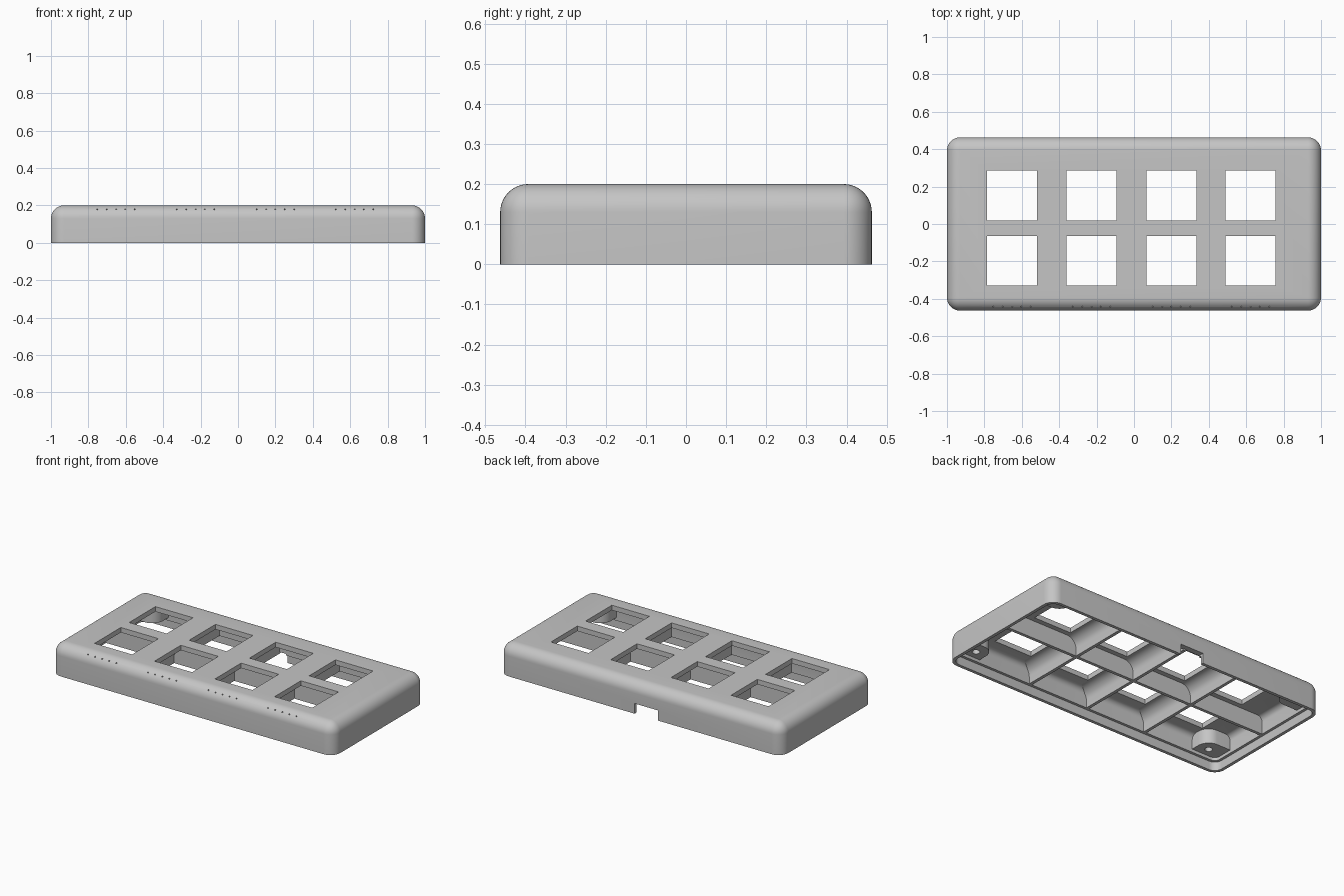
import bpy, bmesh, math
from mathutils import Matrix, Vector

if "Cube" in bpy.data.objects:
    bpy.data.objects.remove(bpy.data.objects["Cube"], do_unlink=True)

GREY = bpy.data.materials.new("case_grey")
GREY.use_nodes = True
GREY.diffuse_color = (0.56, 0.56, 0.56, 1)
GREY.node_tree.nodes["Principled BSDF"].inputs["Base Color"].default_value = GREY.diffuse_color

HALF_X, HALF_Y, HEIGHT, ROUND = 1.0, 0.463, 0.2, 0.07
CEILING, LEDGE = 0.168, 0.055
COLUMNS = [-0.652, -0.227, 0.2, 0.623]
ROWS = [-0.197, 0.153]
MID_Y = -0.022


def make(name, bm):
    bmesh.ops.recalc_face_normals(bm, faces=bm.faces)
    mesh = bpy.data.meshes.new(name)
    bm.to_mesh(mesh)
    bm.free()
    mesh.materials.append(GREY)
    obj = bpy.data.objects.new(name, mesh)
    bpy.context.collection.objects.link(obj)
    return obj


def add_box(bm, low, high):
    low, high = Vector(low), Vector(high)
    m = Matrix.Translation((low + high) / 2) @ Matrix.Diagonal((*(high - low), 1))
    return bmesh.ops.create_cube(bm, size=1, matrix=m)["verts"]


def rounded_box(name, half_x, half_y, bottom, top, radius, round_top=True, segments=10):
    """Box with rounded upright edges and, optionally, a rounded top."""
    bm = bmesh.new()
    add_box(bm, (-half_x, -half_y, bottom), (half_x, half_y, top))
    mid = (bottom + top) / 2
    edges = [e for e in bm.edges
             if abs(e.verts[0].co.z - e.verts[1].co.z) > 1e-4
             or (round_top and e.verts[0].co.z > mid)]
    bmesh.ops.bevel(bm, geom=edges, offset=radius, segments=segments,
                    profile=0.5, affect='EDGES')
    return make(name, bm)


def prism(name, points, direction):
    """Extrude a flat outline along a direction."""
    bm = bmesh.new()
    face = bm.faces.new([bm.verts.new(p) for p in points])
    new = bmesh.ops.extrude_face_region(bm, geom=[face])["geom"]
    bmesh.ops.translate(bm, vec=direction,
                        verts=[v for v in new if isinstance(v, bmesh.types.BMVert)])
    return make(name, bm)


def cut(target, cutter):
    cutter.hide_render = True
    mod = target.modifiers.new("cut", 'BOOLEAN')
    mod.operation, mod.solver, mod.object = 'DIFFERENCE', 'EXACT', cutter
    bpy.context.view_layer.objects.active = target
    bpy.ops.object.modifier_apply(modifier=mod.name)
    bpy.data.objects.remove(cutter, do_unlink=True)


parts = []

# Outer shell, hollowed, with a recess around the rim for a base plate
shell = rounded_box("case_shell", HALF_X, HALF_Y, 0, HEIGHT, ROUND)
cut(shell, rounded_box("cavity", HALF_X - 0.037, HALF_Y - 0.037, -0.1, CEILING, 0.035, segments=6))
cut(shell, rounded_box("rim_recess", HALF_X - 0.02, HALF_Y - 0.02, -0.1, LEDGE, 0.05, False))

# Square openings in two rows of four
bm = bmesh.new()
for x in COLUMNS:
    for y in ROWS:
        add_box(bm, (x - 0.133, y - 0.133, 0.12), (x + 0.133, y + 0.133, 0.3))
cut(shell, make("window_cutter", bm))

# Cable notch in the back wall
bm = bmesh.new()
add_box(bm, (-0.125, HALF_Y - 0.1, -0.1), (0.04, HALF_Y + 0.1, 0.065))
cut(shell, make("notch_cutter", bm))

# Pinholes on the front rounded edge, five per column
bm = bmesh.new()
slope = ROUND * math.sqrt(0.5)
for x in COLUMNS:
    for i in range(-2, 3):
        spot = Vector((x + i * 0.05, -HALF_Y + ROUND - slope, HEIGHT - ROUND + slope))
        bmesh.ops.create_cone(bm, cap_ends=True, segments=8, radius1=0.004, radius2=0.004,
                              depth=0.016, matrix=Matrix.Translation(spot)
                              @ Matrix.Rotation(math.radians(45), 4, 'X'))
cut(shell, make("pinhole_cutter", bm))
parts.append(shell)

# Cross ribs flaring into the ceiling, between neighbouring columns
R, T = 0.066, 0.01
for n in range(3):
    x = (COLUMNS[n] + COLUMNS[n + 1]) / 2
    right = [(T, LEDGE)]
    for i in range(9):
        a = math.radians(90 * i / 8)
        right.append((T + R * (1 - math.cos(a)), CEILING - R + R * math.sin(a)))
    right.append((T + R, CEILING + 0.006))
    outline = right + [(-u, z) for u, z in reversed(right)]
    start = -HALF_Y + 0.03
    parts.append(prism("cross_rib_%d" % (n + 1), [(x + u, start, z) for u, z in outline],
                       (0, -2 * start, 0)))

# Long rib between the rows
bm = bmesh.new()
add_box(bm, (-HALF_X + 0.03, MID_Y - T, LEDGE), (HALF_X - 0.03, MID_Y + T, CEILING + 0.006))
parts.append(make("long_rib", bm))

# Screw posts in the corners, rounded on the inner side
CX, CY, PR, BASE = 0.865, 0.37, 0.075, 0.075
for sx, side in ((1, "left"), (-1, "right")):
    for sy, end in ((-1, "front"), (1, "back")):
        arc = [(CX - PR * math.cos(a), CY - PR * math.sin(a))
               for a in (math.radians(90 * i / 8) for i in range(9))]
        ox, oy = HALF_X - 0.034, HALF_Y - 0.034
        outline = arc + [(ox, CY - PR), (ox, oy), (CX - PR, oy)]
        post = prism("%s_%s_screw_post" % (end, side),
                     [(sx * u, sy * v, BASE) for u, v in outline], (0, 0, CEILING + 0.002 - BASE))
        bm = bmesh.new()
        bmesh.ops.create_cone(bm, cap_ends=True, segments=24, radius1=0.022, radius2=0.022,
                              depth=0.12, matrix=Matrix.Translation((sx * CX, sy * CY, BASE)))
        cut(post, make("screw_hole_cutter", bm))
        parts.append(post)

# Smooth curved faces, crisp edges
bpy.ops.object.select_all(action='DESELECT')
for obj in parts:
    obj.select_set(True)
bpy.context.view_layer.objects.active = shell
bpy.ops.object.shade_smooth_by_angle(angle=math.radians(30))
